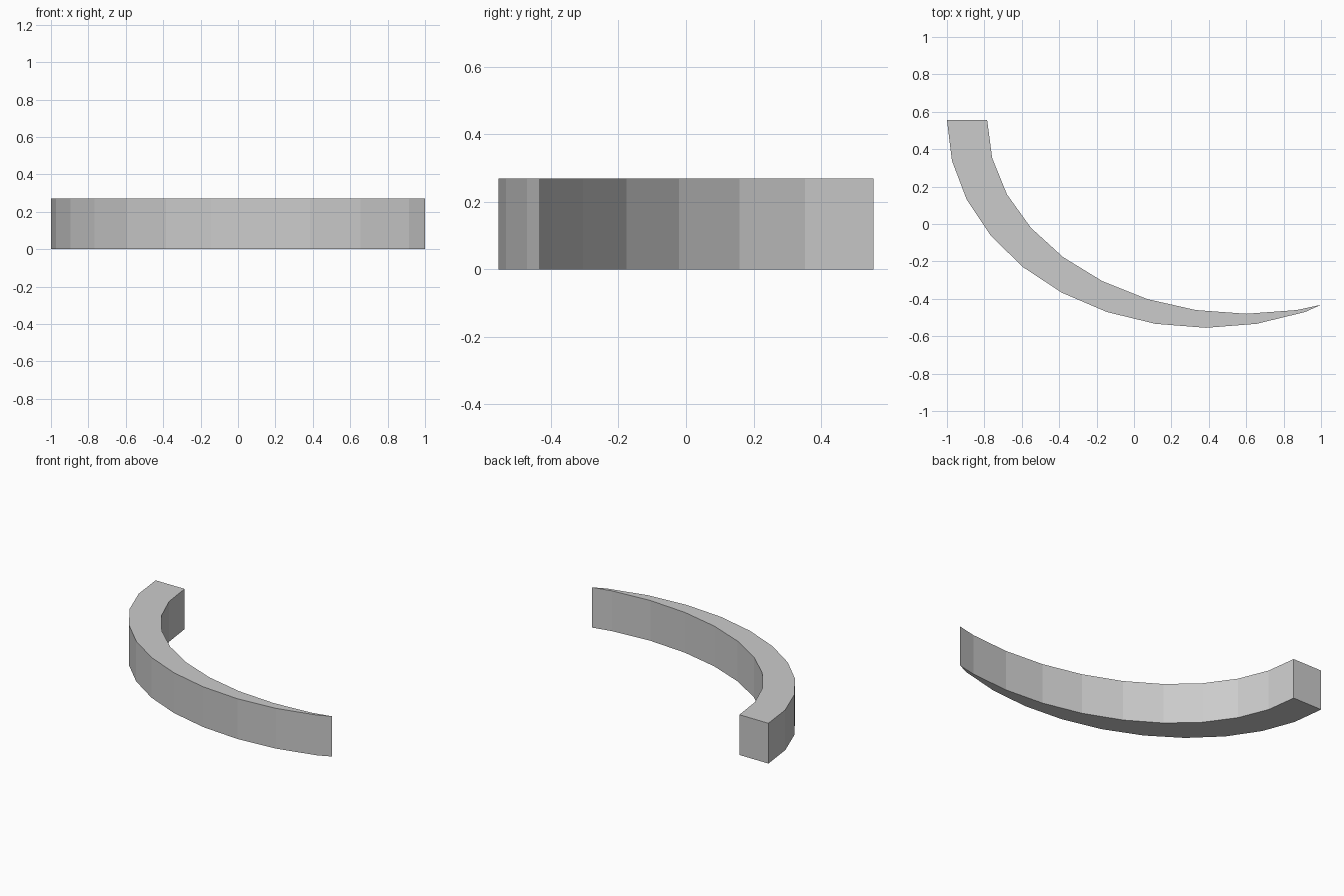
import bpy, bmesh, math

if "Cube" in bpy.data.objects:
    bpy.data.objects.remove(bpy.data.objects["Cube"])

HEIGHT = 0.27
TOP_Y = 0.555
STEP = math.radians(11.25)


def arc(cx, rx, ry, count):
    """Points along an ellipse, from its left end round underneath."""
    return [(cx - rx * math.cos(i * STEP), TOP_Y - ry * math.sin(i * STEP))
            for i in range(count)]


# Crescent profile: two offset elliptical arcs that meet at a sharp tip
outer = arc(0.385, 1.385, 1.11, 11)
inner = arc(0.60, 1.385, 1.035, 10)
tip = (1.0, -0.432)
profile = outer + [tip] + inner[::-1]

# Extrude the profile upward
bm = bmesh.new()
base = bm.faces.new([bm.verts.new((x, y, 0)) for x, y in profile])
res = bmesh.ops.extrude_face_region(bm, geom=[base], use_keep_orig=True)
for v in res["geom"]:
    if isinstance(v, bmesh.types.BMVert):
        v.co.z = HEIGHT
bmesh.ops.recalc_face_normals(bm, faces=bm.faces)

# Concave caps are triangulated cleanly
caps = [f for f in bm.faces if len(f.verts) > 4]
bmesh.ops.triangulate(bm, faces=caps)

mesh = bpy.data.meshes.new("curved_wall")
bm.to_mesh(mesh)
bm.free()

grey = bpy.data.materials.new("light grey")
grey.diffuse_color = (0.6, 0.6, 0.6, 1)
grey.use_nodes = True
grey.node_tree.nodes["Principled BSDF"].inputs["Base Color"].default_value = grey.diffuse_color
mesh.materials.append(grey)

wall = bpy.data.objects.new("curved_wall", mesh)
bpy.context.collection.objects.link(wall)
